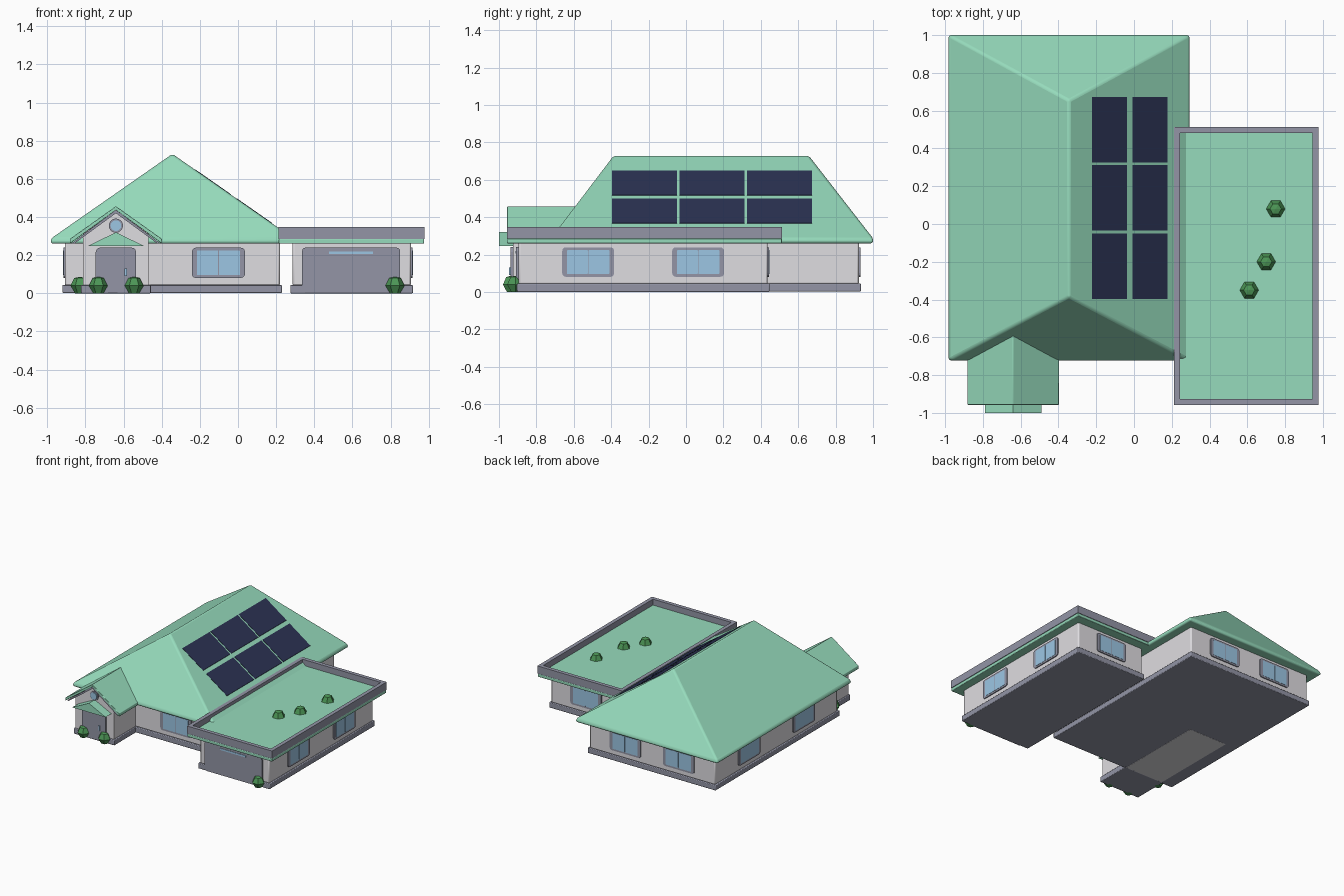
import bpy, bmesh, math
from mathutils import Matrix, Vector

if "Cube" in bpy.data.objects:
    bpy.data.objects.remove(bpy.data.objects["Cube"])


def material(name, r, g, b):
    m = bpy.data.materials.new(name)
    lin = [((c / 255 + 0.055) / 1.055) ** 2.4 for c in (r, g, b)]
    m.diffuse_color = (*lin, 1)
    m.use_nodes = True
    m.node_tree.nodes["Principled BSDF"].inputs["Base Color"].default_value = m.diffuse_color
    return m


GREEN = material("roof green", 150, 219, 188)
WALL = material("wall light grey", 223, 221, 225)
TRIM = material("trim grey", 147, 149, 166)
GLASS = material("glass blue", 156, 198, 228)
PANEL = material("panel navy", 43, 50, 83)
LEAF = material("shrub green", 76, 150, 86)


def finish(name, bm, mats, bevel=0, segments=2):
    bmesh.ops.recalc_face_normals(bm, faces=bm.faces)
    me = bpy.data.meshes.new(name)
    bm.to_mesh(me)
    bm.free()
    ob = bpy.data.objects.new(name, me)
    bpy.context.collection.objects.link(ob)
    for m in mats:
        me.materials.append(m)
    if bevel:
        mod = ob.modifiers.new("soft edges", 'BEVEL')
        mod.width, mod.segments, mod.limit_method = bevel, segments, 'ANGLE'
        mod.angle_limit = math.radians(25)
        bpy.context.view_layer.objects.active = ob
        ob.select_set(True)
        bpy.ops.object.shade_smooth_by_angle(angle=math.radians(30))
        ob.select_set(False)
    return ob


def extrude(name, pts, offset, mat, bevel=0):
    """Closed polygon of 3D points swept along an offset."""
    bm = bmesh.new()
    f = bm.faces.new([bm.verts.new(p) for p in pts])
    ext = bmesh.ops.extrude_face_region(bm, geom=[f])
    vs = [v for v in ext["geom"] if isinstance(v, bmesh.types.BMVert)]
    bmesh.ops.translate(bm, verts=vs, vec=offset)
    return finish(name, bm, [mat], bevel)


def box(name, x0, x1, y0, y1, z0, z1, mat, bevel=0):
    pts = [(x0, y0, z0), (x1, y0, z0), (x1, y1, z0), (x0, y1, z0)]
    return extrude(name, pts, (0, 0, z1 - z0), mat, bevel)


def prism(name, xz, y0, y1, mat, bevel=0):
    return extrude(name, [(x, y0, z) for x, z in xz], (0, y1 - y0, 0), mat, bevel)


def plate(name, origin, turn, u, z, w, h, depth, mat, radius=0.0, lift=0.0):
    """Rounded plate on a wall; turn 0 faces -y, 90 faces +x."""
    rot = Matrix.Rotation(math.radians(turn), 3, 'Z')
    pts = []
    corners = [(1, 1, 0), (-1, 1, 90), (-1, -1, 180), (1, -1, 270)]
    for sx, sz, a0 in corners:
        for k in range(4 if radius else 1):
            a = math.radians(a0 + 30 * k)
            px = u + sx * (w / 2 - radius) + radius * math.cos(a)
            pz = z + sz * (h / 2 - radius) + radius * math.sin(a)
            pts.append(Vector(origin) + rot @ Vector((px, -lift, pz)))
    return extrude(name, pts, rot @ Vector((0, -depth, 0)), mat)


def window(name, origin, turn):
    plate(name + "_frame", origin, turn, 0, 0.16, 0.278, 0.158, 0.008, TRIM, 0.02)
    for i, s in enumerate((-1, 1)):
        plate(f"{name}_pane_{i}", origin, turn, s * 0.0575, 0.16, 0.111, 0.13,
              0.002, GLASS, 0.005, 0.008)


def shrub(name, x, y, z):
    """Six-sided faceted bush."""
    bm = bmesh.new()
    rings = []
    for r, h in ((0.026, 0.0), (0.05, 0.04), (0.03, 0.08)):
        rings.append([bm.verts.new((x + r * math.cos(k * math.pi / 3),
                                    y + r * math.sin(k * math.pi / 3), z + h))
                      for k in range(6)])
    for a, b in zip(rings, rings[1:]):
        for k in range(6):
            n = (k + 1) % 6
            bm.faces.new((a[k], a[n], b[n], b[k]))
    top = bm.verts.new((x, y, z + 0.087))
    for k in range(6):
        bm.faces.new((rings[2][k], rings[2][(k + 1) % 6], top))
    bm.faces.new(rings[0])
    finish(name, bm, [LEAF])


# Foundations
box("main_foundation", -0.92, 0.23, -0.66, 0.935, 0.002, 0.045, TRIM, 0.005)
box("garage_foundation", 0.275, 0.917, -0.905, 0.447, 0, 0.045, TRIM, 0.005)
box("porch_foundation", -0.823, -0.457, -0.935, -0.645, 0, 0.045, TRIM, 0.005)

# Walls; the porch runs back under the main house
box("main_walls", -0.908, 0.22, -0.645, 0.924, 0.04, 0.27, WALL, 0.01)
box("garage_walls", 0.286, 0.907, -0.895, 0.437, 0.04, 0.27, WALL, 0.01)
prism("porch_walls", [(-0.812, 0.001), (-0.468, 0.001), (-0.468, 0.315),
                      (-0.64, 0.43), (-0.812, 0.315)], -0.925, 0.095, WALL)

# Hipped main roof: eave band plus four slopes
bm = bmesh.new()
X0, X1, Y0, Y1, RX, RZ = -0.981, 0.293, -0.722, 1.0, -0.344, 0.731
low, eave = [[bm.verts.new((x, y, z)) for x, y in
              ((X0, Y0), (X1, Y0), (X1, Y1), (X0, Y1))] for z in (0.26, 0.287)]
r0, r1 = bm.verts.new((RX, -0.385, RZ)), bm.verts.new((RX, 0.655, RZ))
bm.faces.new(low)
for k in range(4):
    n = (k + 1) % 4
    bm.faces.new((low[k], low[n], eave[n], eave[k]))
bm.faces.new((eave[0], eave[1], r0))
bm.faces.new((eave[1], eave[2], r1, r0))
bm.faces.new((eave[2], eave[3], r1))
bm.faces.new((eave[3], eave[0], r0, r1))
finish("main_roof", bm, [GREEN], 0.012, 3)

# Porch gable roof, grey rake boards beneath it, and door canopy
prism("porch_roof", [(-0.882, 0.26), (-0.882, 0.285), (-0.64, 0.457), (-0.398, 0.285),
                     (-0.398, 0.26), (-0.64, 0.437)], -0.957, -0.55, GREEN, 0.003)
prism("porch_rake_board", [(-0.872, 0.262), (-0.64, 0.438), (-0.408, 0.262),
                           (-0.424, 0.262), (-0.64, 0.42), (-0.856, 0.262)],
      -0.95, -0.6, TRIM)
prism("door_canopy", [(-0.79, 0.247), (-0.49, 0.247), (-0.64, 0.32)],
      -1.0, -0.92, GREEN)

# Garage flat roof: slab and sunken planted deck inside a parapet
box("garage_roof_slab", 0.213, 0.975, -0.957, 0.512, 0.26, 0.286, GREEN, 0.004)
bm = bmesh.new()
ring = [[bm.verts.new((x, y, z)) for x, y in
         ((a, c), (b, c), (b, d), (a, d))] for a, b, c, d, z in
        ((0.212, 0.977, -0.958, 0.513, 0.286), (0.212, 0.977, -0.958, 0.513, 0.348),
         (0.243, 0.946, -0.927, 0.482, 0.348), (0.243, 0.946, -0.927, 0.482, 0.30))]
for a, b in zip(ring, ring[1:]):
    for k in range(4):
        n = (k + 1) % 4
        bm.faces.new((a[k], a[n], b[n], b[k]))
bm.faces.new(ring[0])
bm.faces.new(ring[3]).material_index = 1
finish("garage_parapet", bm, [TRIM, GREEN])

# Solar panels set almost flush in the right slope
SLOPE = (RZ - 0.287) / (X1 - RX)
def roof_z(x):
    return RZ - SLOPE * (x - RX)
for i, (xa, xb) in enumerate(((-0.222, -0.036), (-0.008, 0.178))):
    for j, ya in enumerate((-0.396, -0.035, 0.326)):
        quad = [(xa, roof_z(xa) - 0.004), (xb, roof_z(xb) - 0.004),
                (xb, roof_z(xb) + 0.0025), (xa, roof_z(xa) + 0.0025)]
        prism(f"solar_panel_{i}_{j}", quad, ya, ya + 0.347, PANEL)

# Windows
window("front_window", (-0.1025, -0.645, 0), 0)
window("garage_back_window", (0.59, 0.437, 0), 180)
for i, x in enumerate((-0.105, -0.585)):
    window(f"back_window_{i}", (x, 0.924, 0), 180)
for i, y in enumerate((-0.523, 0.065)):
    window(f"garage_side_window_{i}", (0.907, y, 0), 90)
for i, y in enumerate((-0.21, 0.49)):
    window(f"left_window_{i}", (-0.908, y, 0), -90)

# Front door with handle, round gable window
porch = (-0.64, -0.925, 0)
plate("front_door", porch, 0, 0, 0.127, 0.212, 0.226, 0.012, TRIM, 0.025)
plate("door_handle", porch, 0, 0.052, 0.11, 0.012, 0.04, 0.008, GLASS, 0, 0.012)
for nm, r, lift, mat in (("round_window_frame", 0.037, 0.0, TRIM),
                         ("round_window_glass", 0.028, 0.007, GLASS)):
    circle = [(-0.64 + r * math.cos(k * math.pi / 10), -0.925 - lift,
               0.355 + r * math.sin(k * math.pi / 10)) for k in range(20)]
    extrude(nm, circle, (0, -0.008, 0), mat)

# Garage door with glazed slot
plate("garage_door", (0.593, -0.895, 0), 0, 0, 0.121, 0.515, 0.238, 0.014, TRIM, 0.02)
plate("garage_door_glass", (0.593, -0.895, 0), 0, 0, 0.213, 0.23, 0.014, 0.003,
      GLASS, 0, 0.014)

# Shrubs in the garden and on the garage roof
for i, p in enumerate(((-0.828, -0.71, 0), (-0.732, -0.935, 0), (-0.545, -0.935, 0),
                       (0.823, -0.912, 0), (0.75, 0.08, 0.26), (0.70, -0.20, 0.26),
                       (0.61, -0.35, 0.26))):
    shrub(f"shrub_{i}", *p)
